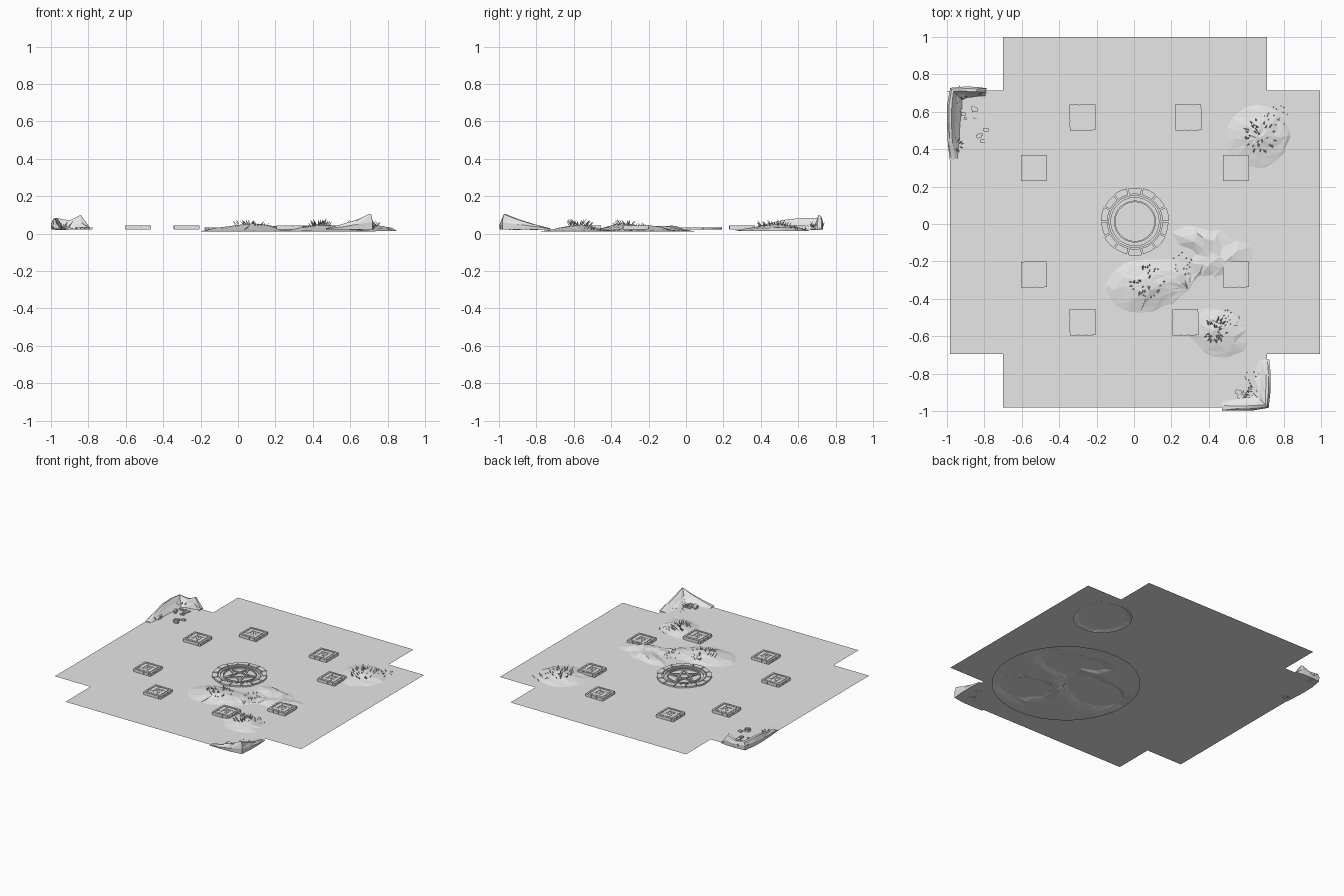
import bpy, bmesh, math, random
from mathutils import Vector, Matrix

random.seed(4)
cube = bpy.data.objects.get("Cube")
if cube:
    bpy.data.objects.remove(cube, do_unlink=True)

stone = bpy.data.materials.new("grey_stone")
stone.use_nodes = True
stone.diffuse_color = (0.8, 0.8, 0.8, 1)
stone.node_tree.nodes["Principled BSDF"].inputs["Base Color"].default_value = (0.8, 0.8, 0.8, 1)

FLOOR = 0.022


def finish(name, bm, recalc=True):
    if recalc:
        bmesh.ops.recalc_face_normals(bm, faces=bm.faces)
    mesh = bpy.data.meshes.new(name)
    bm.to_mesh(mesh)
    bm.free()
    mesh.materials.append(stone)
    obj = bpy.data.objects.new(name, mesh)
    bpy.context.collection.objects.link(obj)
    return obj


def box(bm, x, y, z0, z1, sx, sy, turn=0):
    m = (Matrix.Translation((x, y, (z0 + z1) / 2)) @ Matrix.Rotation(turn, 4, "Z")
         @ Matrix.Diagonal((sx, sy, z1 - z0, 1)))
    bmesh.ops.create_cube(bm, size=1, matrix=m)


def arc_block(bm, r0, r1, a0, a1, z0, z1, steps):
    # curved block swept about the origin
    rings = []
    for i in range(steps + 1):
        a = a0 + (a1 - a0) * i / steps
        rings.append([bm.verts.new((r * math.cos(a), r * math.sin(a), z))
                      for r, z in ((r0, z0), (r1, z0), (r1, z1), (r0, z1))])
    for p, q in zip(rings, rings[1:]):
        for k in range(4):
            bm.faces.new((p[k], p[(k + 1) % 4], q[(k + 1) % 4], q[k]))
    bm.faces.new(rings[0])
    bm.faces.new(rings[-1][::-1])


# Cross-shaped floor sheet
bm = bmesh.new()
x0, x1, x2, x3 = -0.985, -0.70, 0.71, 0.995
y0, y1, y2, y3 = -0.98, -0.695, 0.715, 1.0
outline = [(x1, y0), (x2, y0), (x2, y1), (x3, y1), (x3, y2), (x2, y2),
           (x2, y3), (x1, y3), (x1, y2), (x0, y2), (x0, y1), (x1, y1)]
bm.faces.new([bm.verts.new((x, y, FLOOR)) for x, y in outline])
finish("floor", bm, False)

# Square carved tiles: core, rim bricks and pinwheel paving
bm = bmesh.new()
box(bm, 0, 0, FLOOR, 0.040, 0.134, 0.134)
for side in range(4):
    a = side * math.pi / 2
    c, s = math.cos(a), math.sin(a)

    def piece(u, v, su, sv, top):
        box(bm, c * u - s * v, s * u + c * v, FLOOR + 0.002, top, su, sv, a)

    for u, length in ((-0.046, 0.044), (-0.003, 0.036), (0.036, 0.036)):
        piece(u, -0.063, length, 0.014, 0.044)
    piece(-0.014, -0.038, 0.074, 0.026, 0.043)
    piece(-0.008, -0.014, 0.024, 0.016, 0.042)
tile = finish("floor_tile", bm)
spots = [(-0.275, 0.57), (0.29, 0.57), (-0.535, 0.30), (0.545, 0.30),
         (-0.535, -0.27), (0.545, -0.27), (-0.275, -0.525), (0.275, -0.525)]
for i, (x, y) in enumerate(spots):
    obj = tile if i == 0 else bpy.data.objects.new("floor_tile", tile.data)
    if i:
        bpy.context.collection.objects.link(obj)
    obj.location = (x, y, 0)

# Round medallion: brick ring, two thin rings and a five-pointed star
bm = bmesh.new()
for i in range(14):
    a = i * math.tau / 14
    arc_block(bm, 0.147, 0.183 - 0.004 * (i % 2), a + 0.02, a + math.tau / 14 - 0.02, FLOOR, 0.033, 4)
for r0, r1 in ((0.128, 0.141), (0.104, 0.112)):
    for half in (0, math.pi):
        arc_block(bm, r0, r1, half, half + math.pi, FLOOR, 0.031, 24)
tips = [Vector((math.sin(i * math.tau / 5), math.cos(i * math.tau / 5))) * 0.102 for i in range(5)]
for i in range(5):
    p, q = tips[i], tips[(i + 2) % 5]
    d, mid = q - p, (p + q) / 2
    box(bm, mid.x, mid.y, FLOOR, 0.030, d.length, 0.009, math.atan2(d.y, d.x))
medallion = finish("star_medallion", bm)
medallion.location = (0.005, 0.013, 0)

# Earth mounds: bumps are x, y, x radius, y radius, turn, peak
big_bumps = [(0.06, -0.33, 0.21, 0.14, 0.1, 0.055), (0.20, -0.30, 0.13, 0.10, 0.4, 0.040),
             (0.37, -0.09, 0.17, 0.07, -0.3, 0.046), (0.47, -0.19, 0.20, 0.08, 0.25, 0.044),
             (0.45, -0.58, 0.17, 0.12, -0.5, 0.052)]
small_bumps = [(0.67, 0.48, 0.19, 0.18, 0.5, 0.050)]


def ground(x, y, bumps, rim):
    z = rim
    for bx, by, rx, ry, turn, peak in bumps:
        c, s = math.cos(turn), math.sin(turn)
        u = ((x - bx) * c + (y - by) * s) / rx
        v = ((y - by) * c - (x - bx) * s) / ry
        z = max(z, FLOOR + (peak - FLOOR) * min(0.85, 1 - math.hypot(u, v)) / 0.85)
    return z


def mound(name, cx, cy, rx, ry, bumps, rim, rings, segs):
    bm = bmesh.new()
    rows = []
    for r in range(1, rings + 1):
        row = []
        for k in range(segs):
            wobble = 0 if r == rings else 0.3
            a = (k + random.uniform(-wobble, wobble)) * math.tau / segs
            t = (r + random.uniform(-wobble, wobble)) / rings
            x, y = cx + rx * t * math.cos(a), cy + ry * t * math.sin(a)
            z = rim if r == rings else ground(x, y, bumps, rim)
            if rim < z:
                z += random.uniform(-0.003, 0.003)
            row.append(bm.verts.new((x, y, z)))
        rows.append(row)
    hub = bm.verts.new((cx, cy, ground(cx, cy, bumps, rim)))
    for k in range(segs):
        n = (k + 1) % segs
        bm.faces.new((hub, rows[0][k], rows[0][n]))
        for p, q in zip(rows, rows[1:]):
            bm.faces.new((p[k], q[k], q[n]))
            bm.faces.new((p[k], q[n], p[n]))
    # shallow hollow at the lowest point of the sheet
    for v in bm.verts:
        if name == "large_mound" and v.co.z <= rim and math.hypot(v.co.x - 0.22, v.co.y + 0.5) < 0.07:
            v.co.z = 0
    return finish(name, bm, False)


mound("large_mound", 0.29, -0.35, 0.49, 0.49, big_bumps, 0.012, 10, 30)
mound("small_mound", 0.655, 0.46, 0.195, 0.20, small_bumps, 0.014, 5, 16)


# Rocky corner walls lofted along a path: x, y, crest height, inner width
def wall(name, path):
    bm = bmesh.new()
    loops = []
    for i, (x, y, top, width) in enumerate(path):
        a, b = path[max(i - 1, 0)], path[min(i + 1, len(path) - 1)]
        t = Vector((b[0] - a[0], b[1] - a[1])).normalized()
        n = Vector((-t.y, t.x))
        h = top - FLOOR
        section = [(-0.008, 0), (-0.011, 0.5), (0, 0.95), (0.014, 1),
                   (0.02 + width * 0.35, 0.5), (0.02 + width, 0)]
        loops.append([bm.verts.new((x + n.x * u, y + n.y * u,
                                    FLOOR + h * w + (random.uniform(-0.003, 0.003) if 0 < w < 1 else 0)))
                      for u, w in section])
    for p, q in zip(loops, loops[1:]):
        for k in range(6):
            m = (k + 1) % 6
            bm.faces.new((p[k], p[m], q[m]))
            bm.faces.new((p[k], q[m], q[k]))
    bm.faces.new(loops[0])
    bm.faces.new(loops[-1])
    finish(name, bm)


wall("front_corner_rock", [(0.47, -0.985, 0.028, 0.02), (0.55, -0.987, 0.048, 0.03), (0.64, -0.985, 0.075, 0.05),
                           (0.712, -0.975, 0.105, 0.09), (0.718, -0.90, 0.078, 0.07),
                           (0.72, -0.81, 0.050, 0.06), (0.713, -0.725, 0.028, 0.03)])
wall("back_corner_rock", [(-0.79, 0.715, 0.030, 0.02), (-0.84, 0.722, 0.100, 0.02), (-0.90, 0.724, 0.070, 0.03),
                          (-0.975, 0.72, 0.082, 0.06), (-0.988, 0.64, 0.084, 0.05), (-0.99, 0.54, 0.076, 0.04),
                          (-0.985, 0.44, 0.055, 0.03), (-0.975, 0.345, 0.028, 0.01)])


# Loose stones beside the corner rocks
def rubble(name, cx, cy, sx, sy, count):
    bm = bmesh.new()
    for _ in range(count):
        size = random.uniform(0.012, 0.035)
        box(bm, cx + random.uniform(-sx, sx), cy + random.uniform(-sy, sy), FLOOR,
            FLOOR + random.uniform(0.006, 0.014), size, size * 0.7, random.uniform(-0.4, 0.4))
    finish(name, bm)


rubble("back_rubble", -0.89, 0.60, 0.05, 0.04, 10)
rubble("back_loose_stones", -0.83, 0.46, 0.04, 0.05, 6)
rubble("front_rubble", 0.60, -0.90, 0.05, 0.03, 7)


# Grass tufts: folded blades leaning away from the middle
def tuft(name, cx, cy, spread, count, length, bumps=()):
    bm = bmesh.new()
    for _ in range(count):
        a, r = random.uniform(0, math.tau), spread * math.sqrt(random.random())
        x, y = cx + r * math.cos(a), cy + r * math.sin(a)
        base = Vector((x, y, ground(x, y, bumps, FLOOR) - 0.002))
        out = Vector((math.cos(a), math.sin(a), 0))
        side = Vector((-out.y, out.x, 0)) * 0.004
        size = length * random.uniform(0.5, 1)
        mid = base + out * size * 0.25 + Vector((0, 0, size * 0.55))
        tip = base + out * size * 0.7 + Vector((0, 0, size))
        l, r_, m, t = [bm.verts.new(p) for p in (base - side, base + side, mid, tip)]
        bm.faces.new((l, r_, m))
        bm.faces.new((l, m, t))
        bm.faces.new((m, r_, t))
    finish(name, bm, False)


tuft("grass_west_mound", 0.07, -0.31, 0.085, 38, 0.028, big_bumps)
tuft("grass_middle_mound", 0.27, -0.21, 0.06, 16, 0.016, big_bumps)
tuft("grass_south_mound", 0.44, -0.57, 0.06, 40, 0.035, big_bumps)
tuft("sprouts_south_mound", 0.52, -0.49, 0.045, 12, 0.012, big_bumps)
tuft("grass_east_mound", 0.68, 0.47, 0.085, 38, 0.032, small_bumps)
tuft("sprouts_east_mound", 0.76, 0.58, 0.06, 18, 0.014, small_bumps)
tuft("grass_front_corner", 0.63, -0.91, 0.04, 20, 0.03)
tuft("sprouts_front_corner", 0.63, -0.81, 0.045, 12, 0.015)
tuft("grass_back_corner", -0.95, 0.42, 0.03, 24, 0.035)
tuft("grass_back_crest", -0.94, 0.69, 0.035, 20, 0.05)
